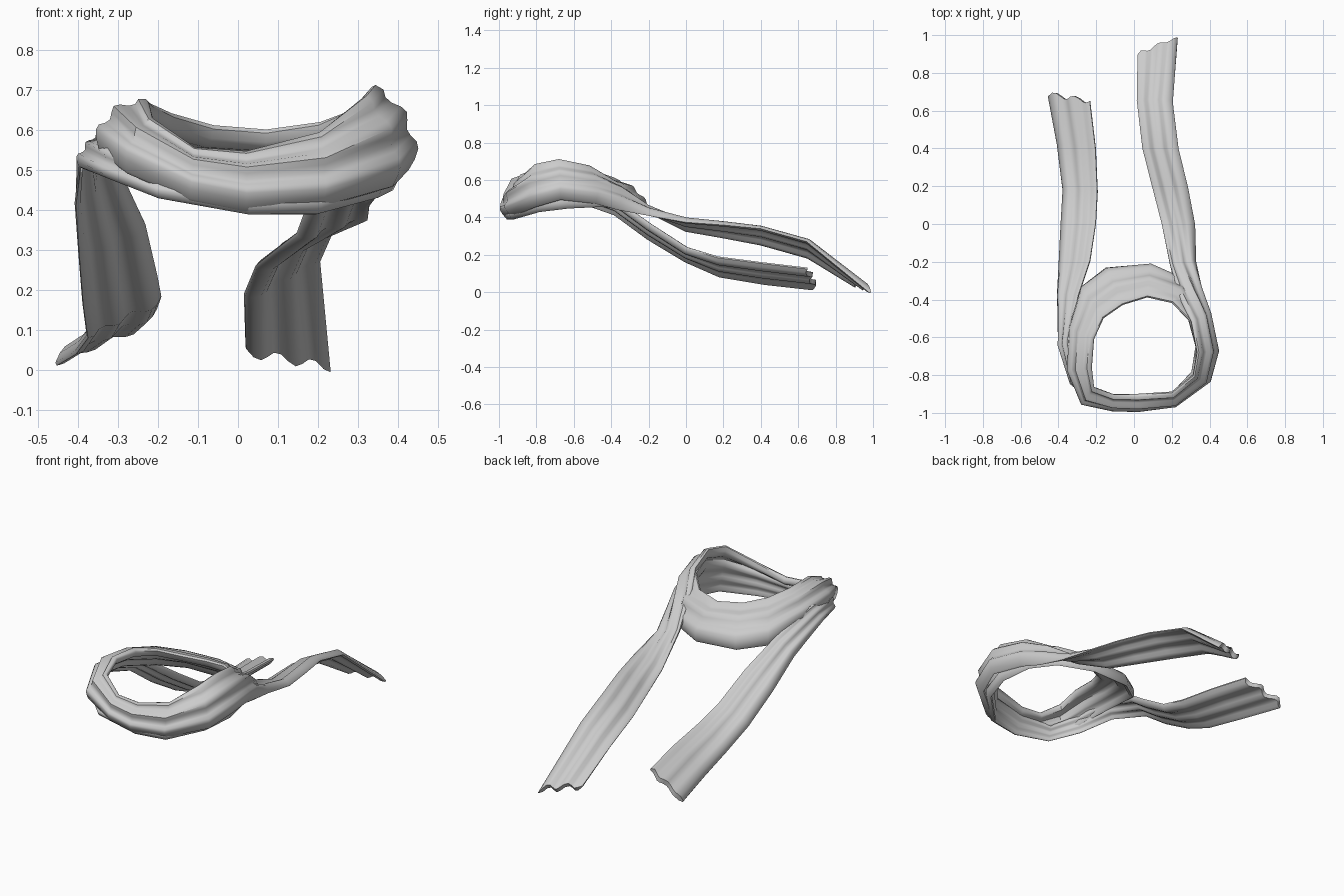
import bpy, math
from mathutils import Vector

# Each station: upper/inner edge point, then lower/outer edge point
LEFT_TAIL = [(-0.23, 0.65, 0.12, -0.46, 0.69, 0.02), (-0.20, 0.40, 0.15, -0.41, 0.42, 0.05),
             (-0.19, 0.17, 0.18, -0.38, 0.18, 0.09), (-0.20, 0.00, 0.23, -0.39, 0.00, 0.17),
             (-0.23, -0.20, 0.36, -0.40, -0.20, 0.29), (-0.29, -0.38, 0.49, -0.41, -0.38, 0.42),
             (-0.34, -0.62, 0.59, -0.40, -0.65, 0.51)]
UNDER_WRAP = [(-0.31, -0.83, 0.58, -0.33, -0.84, 0.48), (-0.20, -0.93, 0.52, -0.20, -0.95, 0.43),
              (0.00, -0.93, 0.51, 0.03, -0.96, 0.39), (0.20, -0.91, 0.54, 0.20, -0.93, 0.39),
              (0.31, -0.79, 0.61, 0.35, -0.79, 0.43), (0.33, -0.65, 0.66, 0.39, -0.63, 0.45),
              (0.29, -0.51, 0.65, 0.36, -0.45, 0.46)]
BACK_WRAP = [(0.20, -0.42, 0.61, 0.28, -0.30, 0.45), (0.07, -0.39, 0.59, 0.09, -0.21, 0.44),
             (-0.06, -0.43, 0.60, -0.15, -0.23, 0.45), (-0.16, -0.50, 0.63, -0.28, -0.33, 0.47),
             (-0.21, -0.61, 0.655, -0.34, -0.55, 0.53)]
FRONT_WRAP = [(-0.22, -0.76, 0.665, -0.35, -0.77, 0.55), (-0.21, -0.86, 0.62, -0.28, -0.94, 0.50),
              (-0.11, -0.90, 0.55, -0.12, -0.97, 0.43), (0.02, -0.90, 0.54, 0.02, -0.97, 0.40),
              (0.20, -0.89, 0.59, 0.21, -0.94, 0.41), (0.31, -0.80, 0.68, 0.39, -0.81, 0.46),
              (0.33, -0.68, 0.705, 0.43, -0.67, 0.50), (0.30, -0.52, 0.67, 0.39, -0.48, 0.48),
              (0.23, -0.38, 0.58, 0.36, -0.36, 0.45)]
RIGHT_TAIL = [(0.19, -0.22, 0.455, 0.33, -0.20, 0.42), (0.15, 0.00, 0.33, 0.32, 0.00, 0.385),
              (0.10, 0.20, 0.29, 0.28, 0.20, 0.37), (0.05, 0.40, 0.25, 0.23, 0.40, 0.35),
              (0.02, 0.65, 0.18, 0.20, 0.65, 0.28), (0.02, 0.89, 0.05, 0.23, 0.98, 0.012)]


def profile(bulge, ridge, thick, n=12, folds=2.5):
    """Closed pleated cross-section as (across, height) pairs."""
    us = [i / n for i in range(n + 1)]
    mid = [bulge * math.sin(math.pi * u) + ridge * math.cos(2 * math.pi * folds * u) for u in us]
    half = [thick / 2 * (0.3 if i in (0, n) else 1) for i in range(n + 1)]
    top = [(u, m + h) for u, m, h in zip(us, mid, half)]
    under = [(u, m - h) for u, m, h in zip(us, mid, half)]
    return top + under[::-1]


def ribbon(name, sections, jag):
    """Sweep each section's pleated profile along its pair of edge lines."""
    stations = [(s, prof) for rows, prof in sections for s in rows]
    a = [Vector(s[:3]) for s, _ in stations]
    b = [Vector(s[3:]) for s, _ in stations]
    mid = [(p + q) / 2 for p, q in zip(a, b)]
    n, m = len(a), len(stations[0][1])
    verts, faces = [], []
    for i in range(n):
        tangent = (mid[min(i + 1, n - 1)] - mid[max(i - 1, 0)]).normalized()
        normal = (b[i] - a[i]).cross(tangent).normalized()
        squeeze = min(1.0, (b[i] - a[i]).length / 0.15)
        for u, h in stations[i][1]:
            p = a[i].lerp(b[i], u) + normal * h * squeeze
            if i in (0, n - 1):                      # frayed end
                p += tangent * jag * math.sin(u * 14)
            verts.append(p)
    for i in range(n - 1):
        for k in range(m):
            l = (k + 1) % m
            faces.append((i * m + k, i * m + l, (i + 1) * m + l, (i + 1) * m + k))
    for base in (0, (n - 1) * m):                    # end strips
        for k in range(m // 2 - 1):
            q = (base + k, base + k + 1, base + m - 2 - k, base + m - 1 - k)
            faces.append(q if base else q[::-1])
    mesh = bpy.data.meshes.new(name)
    mesh.from_pydata(verts, [], faces)
    obj = bpy.data.objects.new(name, mesh)
    bpy.context.collection.objects.link(obj)
    bpy.context.view_layer.objects.active = obj
    obj.select_set(True)
    bpy.ops.object.mode_set(mode='EDIT')
    bpy.ops.mesh.select_all(action='SELECT')
    bpy.ops.mesh.normals_make_consistent(inside=False)
    bpy.ops.object.mode_set(mode='OBJECT')
    bpy.ops.object.shade_smooth_by_angle(angle=math.radians(50))
    return obj


# One scarf: left tail, under the neck loop, round the back, over the front, right tail
tail = profile(0.008, 0.008, 0.028)
ribbon("scarf", [(LEFT_TAIL, tail), (UNDER_WRAP, profile(0.008, 0.006, 0.028)),
                 (BACK_WRAP, profile(0.025, 0.008, 0.040)),
                 (FRONT_WRAP, profile(0.030, 0.010, 0.036)), (RIGHT_TAIL, tail)], 0.014)
